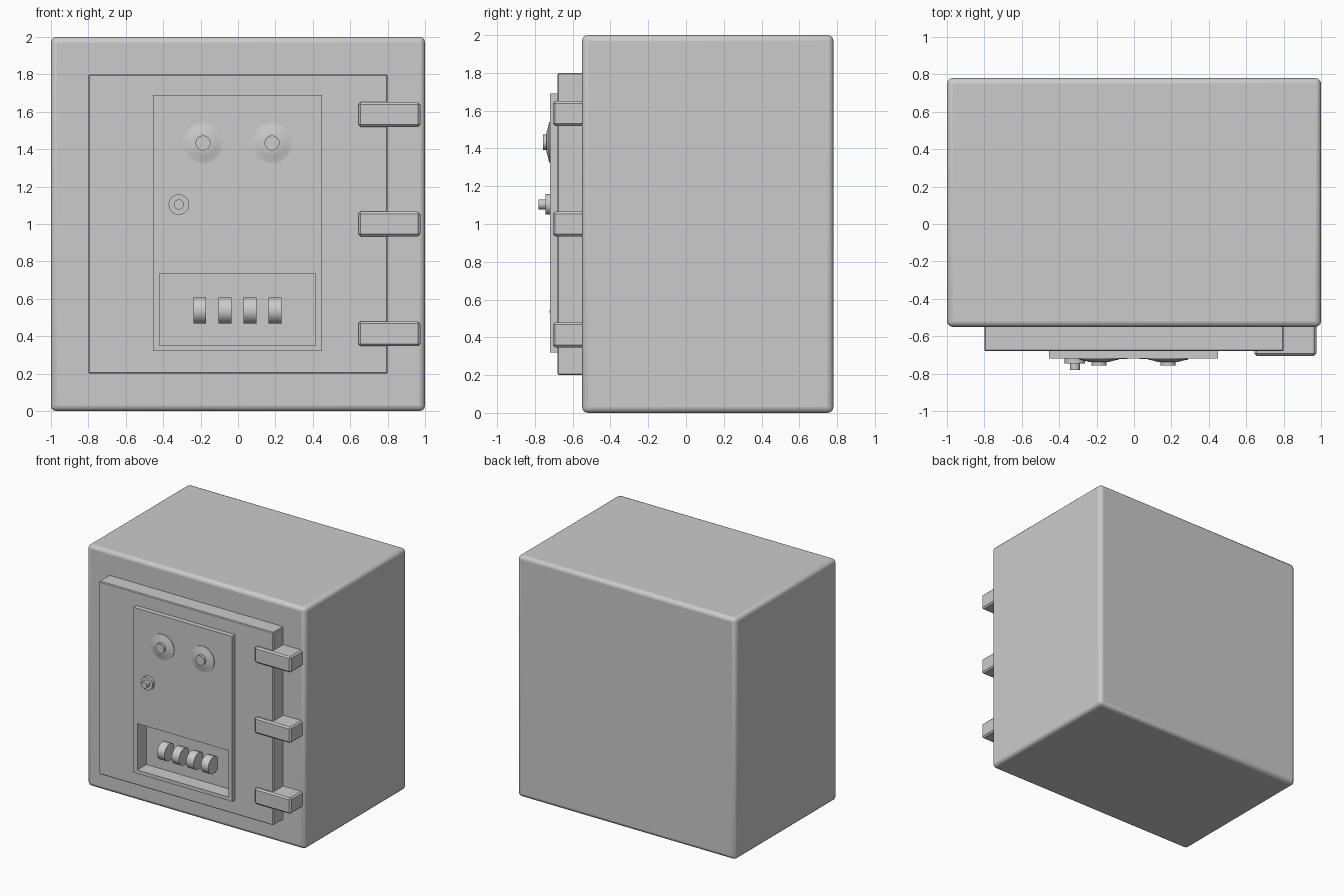
import bpy, math

if "Cube" in bpy.data.objects:
    bpy.data.objects.remove(bpy.data.objects["Cube"])

def box(name, x0, x1, y0, y1, z0, z1, bevel=0.0, segments=1):
    """Box from its limits, with an optional edge bevel."""
    sx, sy, sz = (x1 - x0) / 2, (y1 - y0) / 2, (z1 - z0) / 2
    bpy.ops.mesh.primitive_cube_add(size=2, location=((x0 + x1) / 2, (y0 + y1) / 2, (z0 + z1) / 2))
    ob = bpy.context.object
    ob.name = name
    for v in ob.data.vertices:
        v.co.x *= sx
        v.co.y *= sy
        v.co.z *= sz
    if bevel:
        m = ob.modifiers.new("bevel", 'BEVEL')
        m.width, m.segments = bevel, segments
        if segments > 1:
            bpy.ops.object.shade_smooth_by_angle(angle=math.radians(40))
    return ob

def lathe(name, x, z, profile, n=32):
    """Turn (radius, y) pairs around a front-facing axis; the last ring is capped."""
    verts, faces = [], []
    for r, y in profile:
        for i in range(n):
            a = 2 * math.pi * i / n
            verts.append((r * math.cos(a), y, r * math.sin(a)))
    for k in range(len(profile) - 1):
        for i in range(n):
            j = (i + 1) % n
            faces.append((k * n + i, k * n + j, (k + 1) * n + j, (k + 1) * n + i))
    last = (len(profile) - 1) * n
    faces.append(tuple(range(last, last + n)))
    faces.append(tuple(reversed(range(n))))
    me = bpy.data.meshes.new(name)
    me.from_pydata(verts, [], faces)
    ob = bpy.data.objects.new(name, me)
    ob.location = (x, 0, z)
    bpy.context.collection.objects.link(ob)
    bpy.ops.object.select_all(action='DESELECT')
    bpy.context.view_layer.objects.active = ob
    ob.select_set(True)
    bpy.ops.object.shade_smooth_by_angle(angle=math.radians(35))
    return ob

# Safe body
box("safe_body", -1, 1, -0.55, 0.78, 0, 2, 0.03, 3)

# Door and raised control panel
door = box("door", -0.8, 0.8, -0.68, -0.54, 0.2, 1.8, 0.006)
panel = box("control_panel", -0.455, 0.45, -0.72, -0.67, 0.32, 1.69)

# Recess for the combination wheels, cut through panel into door
cutter = box("recess_cutter", -0.42, 0.415, -0.80, -0.60, 0.35, 0.735)
cutter.hide_render = True
cutter.display_type = 'WIRE'
for ob in (door, panel):
    m = ob.modifiers.new("recess", 'BOOLEAN')
    m.operation, m.object, m.solver = 'DIFFERENCE', cutter, 'EXACT'

# Combination wheels
for i in range(4):
    bpy.ops.mesh.primitive_cylinder_add(vertices=32, radius=0.07, depth=0.068,
                                        location=(-0.204 + i * 0.134, -0.652, 0.537),
                                        rotation=(0, math.pi / 2, 0))
    bpy.context.object.name = f"combination_wheel_{i + 1}"
    bpy.ops.object.shade_smooth_by_angle(angle=math.radians(35))

# Two dials with shallow sloped skirts
for side, x in (("left", -0.187), ("right", 0.182)):
    lathe(f"dial_{side}", x, 1.433,
          [(0.107, -0.71), (0.107, -0.725), (0.075, -0.731), (0.055, -0.738),
           (0.04, -0.738), (0.04, -0.757)])

# Key lock
lathe("key_lock", -0.316, 1.104,
      [(0.055, -0.71), (0.055, -0.745), (0.027, -0.745), (0.027, -0.78)])

# Hinges
for i, z in enumerate((0.413, 1.0, 1.585)):
    box(f"hinge_{i + 1}", 0.643, 0.975, -0.705, -0.535, z - 0.066, z + 0.066, 0.012)
